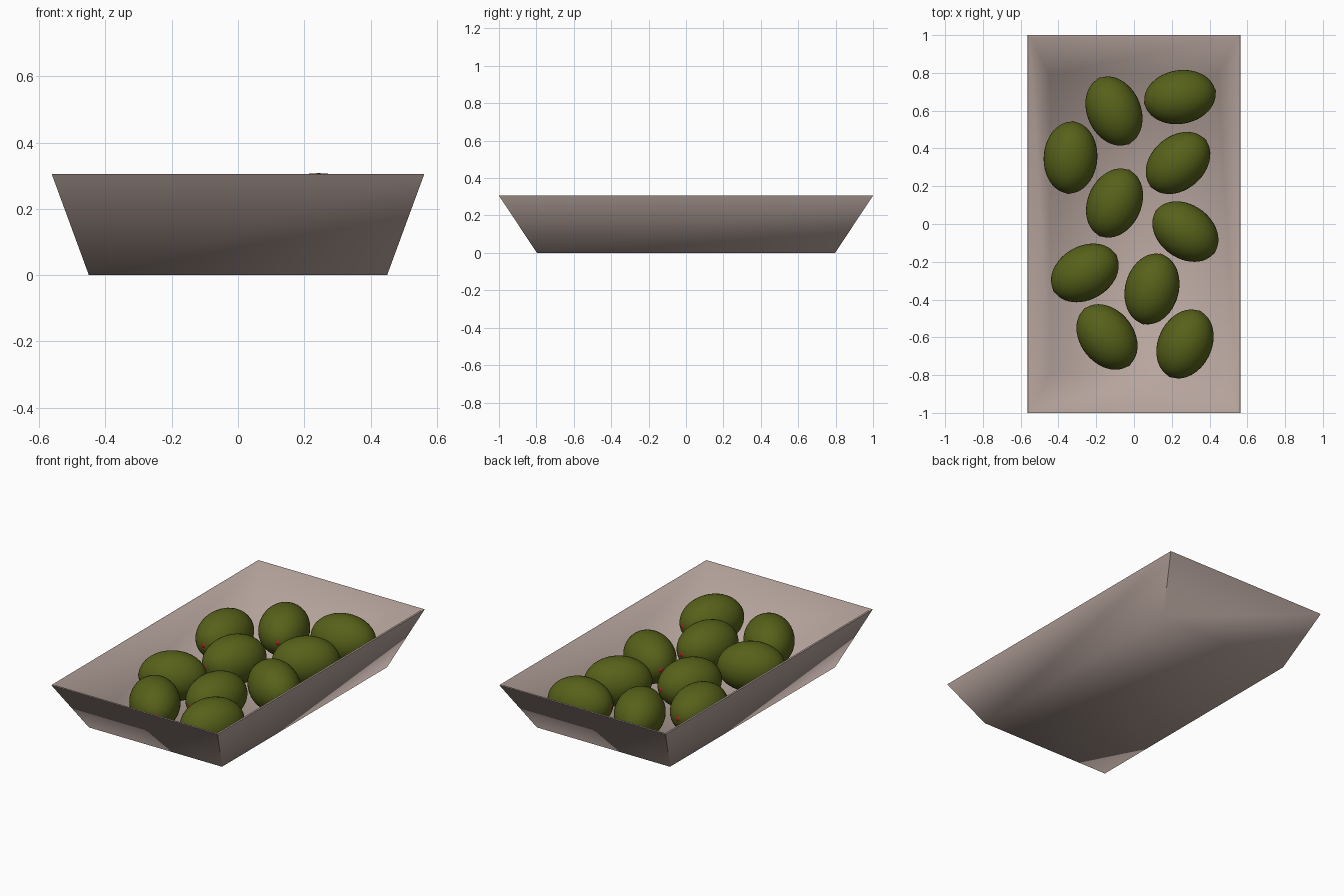
import bpy, bmesh
from math import radians
from mathutils import Matrix, Vector

if "Cube" in bpy.data.objects:
    bpy.data.objects.remove(bpy.data.objects["Cube"])


def material(name, rgb):
    m = bpy.data.materials.new(name)
    m.diffuse_color = (*rgb, 1)
    m.use_nodes = True
    m.node_tree.nodes["Principled BSDF"].inputs["Base Color"].default_value = m.diffuse_color
    return m


clay = material("tray_clay", (0.48, 0.38, 0.345))
green = material("olive_green", (0.095, 0.12, 0.01))
red = material("pimento_red", (0.4, 0.02, 0.015))


def finish(name, bm, mats, angle):
    mesh = bpy.data.meshes.new(name)
    bm.to_mesh(mesh)
    bm.free()
    for m in mats:
        mesh.materials.append(m)
    ob = bpy.data.objects.new(name, mesh)
    bpy.context.collection.objects.link(ob)
    bpy.ops.object.select_all(action='DESELECT')
    ob.select_set(True)
    bpy.context.view_layer.objects.active = ob
    bpy.ops.object.shade_smooth_by_angle(angle=radians(angle))
    return ob


# Tray: rectangular rings lofted from outer base, over the rim, to inner floor
rings = [(0.45, 0.797, 0), (0.5625, 1.0, 0.306),
         (0.551, 0.988, 0.306), (0.444, 0.79, 0.017)]
bm = bmesh.new()
loops = [[bm.verts.new((sx * hx, sy * hy, z))
          for sx, sy in ((-1, -1), (1, -1), (1, 1), (-1, 1))]
         for hx, hy, z in rings]
for a, b in zip(loops, loops[1:]):
    for i in range(4):
        j = (i + 1) % 4
        bm.faces.new((a[i], a[j], b[j], b[i]))
bm.faces.new(loops[0][::-1])
bm.faces.new(loops[-1])
bmesh.ops.recalc_face_normals(bm, faces=bm.faces)
finish("tray", bm, [clay], 75)


# Olive: ellipsoid along its x axis with a red pimento tip at both ends
def olive(index, x, y, turn, z=0.16):
    bm = bmesh.new()
    bmesh.ops.create_uvsphere(
        bm, u_segments=40, v_segments=24, radius=1,
        matrix=Matrix.Diagonal((0.142, 0.142, 0.19, 1)))
    body = set(bm.faces)
    for side in (-1, 1):
        bmesh.ops.create_uvsphere(
            bm, u_segments=16, v_segments=10, radius=0.025,
            matrix=Matrix.Translation((0, 0, side * 0.168)))
    for f in bm.faces:
        f.material_index = 0 if f in body else 1
    bm.transform(Matrix.Rotation(radians(90), 4, 'Y'))
    ob = finish(f"olive_{index}", bm, [green, red], 60)
    ob.location = Vector((x, y, z))
    ob.rotation_euler.z = radians(turn)


# Olives scattered on the tray floor: x, y, turn
olives = [(-0.106, 0.598, 114), (-0.336, 0.352, 86), (0.233, 0.323, 41),
          (-0.103, 0.111, 66), (0.272, -0.04, -36), (-0.26, -0.259, 30),
          (0.095, -0.344, 75), (-0.143, -0.598, 128), (0.27, -0.635, 65)]
for i, o in enumerate(olives, 1):
    olive(i, *o)
olive(10, 0.243, 0.672, 10, z=0.166)
